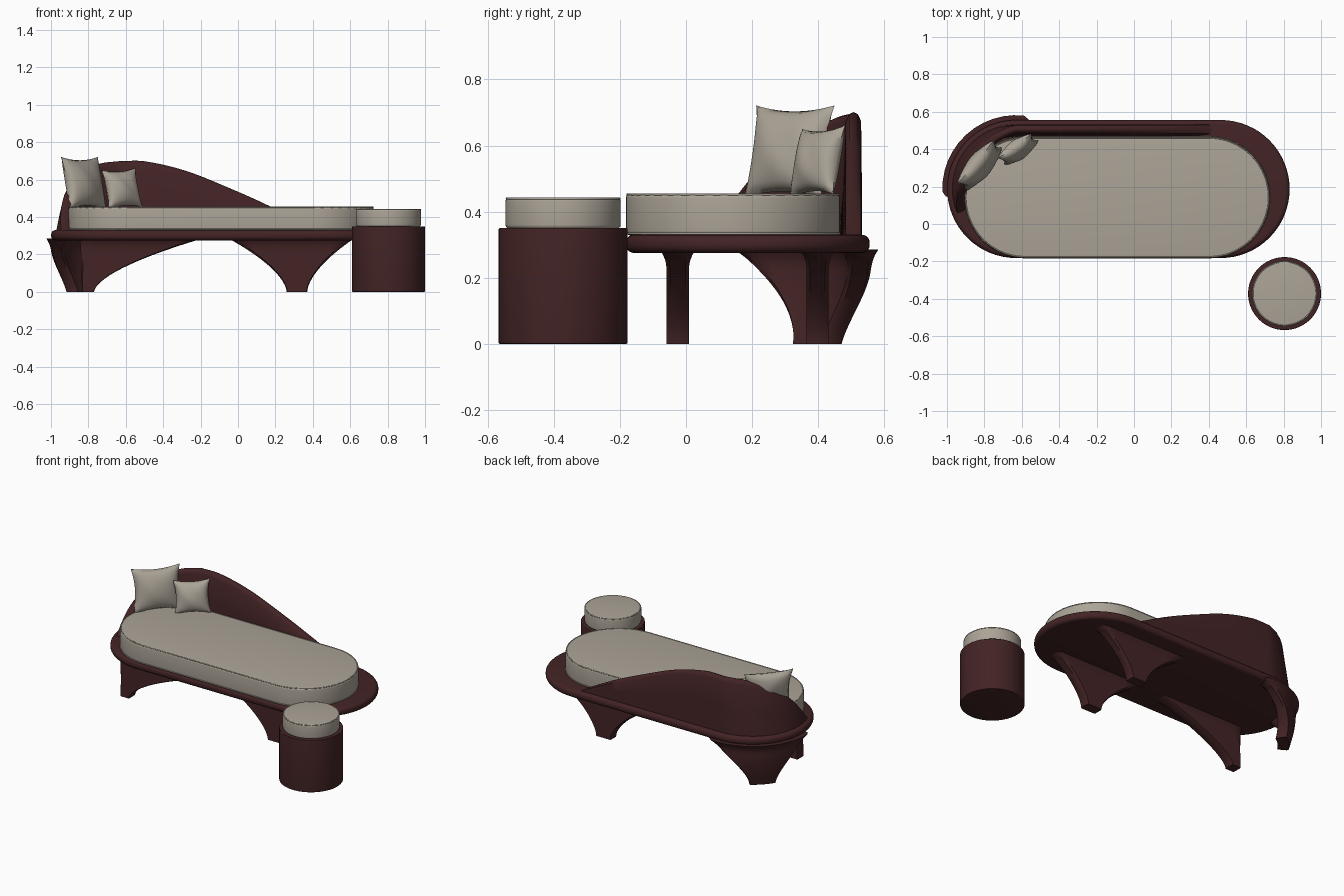
import bpy, bmesh, math
from mathutils import Vector, Matrix

if "Cube" in bpy.data.objects:
    bpy.data.objects.remove(bpy.data.objects["Cube"])


def material(name, rgb):
    m = bpy.data.materials.new(name)
    m.diffuse_color = (*rgb, 1)
    m.use_nodes = True
    m.node_tree.nodes["Principled BSDF"].inputs["Base Color"].default_value = m.diffuse_color
    return m


WOOD = material("dark red wood", (0.056, 0.017, 0.018))
FABRIC = material("warm grey fabric", (0.41, 0.37, 0.31))


def finish(name, bm, mat, angle=40):
    bmesh.ops.recalc_face_normals(bm, faces=bm.faces)
    me = bpy.data.meshes.new(name)
    bm.to_mesh(me)
    bm.free()
    me.materials.append(mat)
    ob = bpy.data.objects.new(name, me)
    bpy.context.collection.objects.link(ob)
    bpy.ops.object.select_all(action='DESELECT')
    ob.select_set(True)
    bpy.context.view_layer.objects.active = ob
    bpy.ops.object.shade_smooth_by_angle(angle=math.radians(angle))
    return ob


def loft(name, rings, mat, angle=40):
    """Skin a list of closed rings and cap both ends."""
    bm = bmesh.new()
    vs = [[bm.verts.new(p) for p in r] for r in rings]
    n = len(rings[0])
    for a, b in zip(vs, vs[1:]):
        for i in range(n):
            j = (i + 1) % n
            bm.faces.new((a[i], a[j], b[j], b[i]))
    bm.faces.new(vs[0])
    bm.faces.new(vs[-1])
    return finish(name, bm, mat, angle)


def stadium(x0, x1, cy, r, z, n=32):
    """Outline with two half-round ends; x0 == x1 gives a circle."""
    pts = []
    for cx, start in ((x1, -90), (x0, 90)):
        for i in range(n + 1):
            a = math.radians(start + 180 * i / n + (0.01 if i == 0 else 0))
            pts.append((cx + r * math.cos(a), cy + r * math.sin(a), z))
    return pts


def slab(name, x0, x1, cy, r, z0, z1, edge, mat):
    """Stadium slab with rounded top and bottom rims."""
    prof = []
    for k in range(6):
        a = math.radians(90 * k / 5)
        prof.append((edge * (1 - math.sin(a)), z0 + edge * (1 - math.cos(a))))
    for k in range(6):
        a = math.radians(90 * k / 5)
        prof.append((edge * (1 - math.cos(a)), z1 - edge * (1 - math.sin(a))))
    return loft(name, [stadium(x0, x1, cy, r - d, z) for d, z in prof], mat)


# Platform, mattress and stool
slab("platform", -0.63, 0.463, 0.187, 0.369, 0.275, 0.33, 0.024, WOOD)
slab("mattress", -0.582, 0.402, 0.142, 0.324, 0.328, 0.455, 0.014, FABRIC)
slab("stool_base", 0.805, 0.805, -0.372, 0.195, 0.0, 0.35, 0.004, WOOD)
slab("stool_cushion", 0.805, 0.805, -0.372, 0.174, 0.348, 0.443, 0.012, FABRIC)


# Piping along the mattress and stool cushion rims
def piping(name, x0, x1, cy, r, z):
    cu = bpy.data.curves.new(name, 'CURVE')
    cu.dimensions = '3D'
    cu.bevel_depth = 0.004
    cu.bevel_resolution = 1
    sp = cu.splines.new('POLY')
    pts = stadium(x0, x1, cy, r, z, 20)
    sp.points.add(len(pts) - 1)
    for p, c in zip(sp.points, pts):
        p.co = (*c, 1)
    sp.use_cyclic_u = True
    cu.materials.append(FABRIC)
    bpy.context.collection.objects.link(bpy.data.objects.new(name, cu))


piping("mattress_top_piping", -0.582, 0.402, 0.142, 0.319, 0.452)
piping("mattress_bottom_piping", -0.582, 0.402, 0.142, 0.322, 0.334)
piping("stool_piping", 0.805, 0.805, -0.372, 0.170, 0.439)


# Backrest: wraps the left end and sweeps down along the back
def interp(table, x):
    """Smooth (Catmull-Rom style) lookup in a short table."""
    for k in range(len(table) - 1):
        (xa, ya), (xb, yb) = table[k], table[k + 1]
        if x <= xb:
            def slope(i):
                i0, i1 = max(i - 1, 0), min(i + 1, len(table) - 1)
                return (table[i1][1] - table[i0][1]) / (table[i1][0] - table[i0][0])
            t, h = (x - xa) / (xb - xa), xb - xa
            return ((2*t**3 - 3*t*t + 1) * ya + (t**3 - 2*t*t + t) * h * slope(k)
                    + (3*t*t - 2*t**3) * yb + (t**3 - t*t) * h * slope(k + 1))
    return table[-1][1]


ARC = [(90, 0.699), (112, 0.685), (135, 0.645), (160, 0.575), (180, 0.49), (203, 0.325)]
BACK = [(-0.63, 0.699), (-0.5, 0.698), (-0.28, 0.647), (-0.04, 0.552), (0.175, 0.455), (0.42, 0.325)]
CX, CY, RO = -0.63, 0.187, 0.345
stations = []
for i in range(36):
    a = 203 - 113 * i / 36
    c, s = math.cos(math.radians(a)), math.sin(math.radians(a))
    stations.append((Vector((CX, CY, 0)), Vector((c, s, 0)), interp(ARC, a)))
for i in range(41):
    x = CX + (0.42 - CX) * i / 40
    stations.append((Vector((x, CY, 0)), Vector((0, 1, 0)), interp(BACK, x)))
rings = []
for base, out, top in stations:
    top = max(top, 0.322)
    z0 = 0.31
    h = top - z0
    lean = 0.2 * abs(out.x)
    # section runs up the outside, over the round top and down the inside
    section = [(0.0, 0), (0.0, 0.5), (0.002, 0.93), (0.012, 0.985), (0.025, 1),
               (0.038, 0.985), (0.049, 0.93), (0.055, 0.5), (0.066, 0)]
    rings.append([base + out * (RO - d - lean * h * f) + Vector((0, 0, z0 + h * f))
                  for d, f in section])
loft("backrest", rings, WOOD, 50)


# Legs: plates that sweep out in concave curves under the platform
def leg(name, left, right, thick, place):
    """left/right = (foot, top) positions; place maps (along, across, z) to space."""
    rings = []
    for k in range(17):
        t = k / 16
        z = 0.285 * t
        f = t ** 1.65
        a = left[0] + (left[1] - left[0]) * f
        b = right[0] + (right[1] - right[0]) * f
        th = thick / 2 + 0.02 * max(0, t - 0.8) ** 2 / 0.04
        e = 0.15
        us = [0.0] + [e / 4 + (1 - e / 2) * i / 12 for i in range(13)] + [1.0]
        ring = []
        for side in (1, -1):
            for u in (us if side == 1 else us[::-1]):
                w = th * (0.7 if u in (0.0, 1.0) else 1)
                ring.append(place(a + (b - a) * u, side * w, z))
        rings.append(ring)
    return loft(name, rings, WOOD)


def row(y):
    return lambda s, d, z: (s, y + d, z)


def corner(s, d, z):
    a = math.radians(s)
    r = 0.30 + 0.04 * math.sin(min(z / 0.22, 1) * math.pi / 2) + d
    return (CX + r * math.cos(a), CY + r * math.sin(a), z)


leg("front_right_leg", (0.26, -0.05), (0.37, 0.62), 0.068, row(-0.025))
leg("back_right_leg", (0.26, -0.05), (0.37, 0.62), 0.066, row(0.398))
leg("front_left_leg", (-0.835, -0.845), (-0.77, -0.19), 0.068, row(-0.025))
leg("back_left_leg", (121, 80), (150, 186), 0.07, corner)


# Scatter pillows: puffed squares with pinched corners
def pillow(name, centre, w, h, t, heading, tilt, roll):
    bm = bmesh.new()
    n = 20
    for side in (1, -1):
        g = []
        for i in range(n + 1):
            for j in range(n + 1):
                u, v = 2 * i / n - 1, 2 * j / n - 1
                x = u * w / 2 * (1 - 0.13 * (1 - v * v))
                z = v * h / 2 * (1 - 0.13 * (1 - u * u))
                y = side * t / 2 * ((1 - u * u) * (1 - v * v)) ** 0.5
                y += 0.003 * math.sin(5 * u + 3 * v) * (1 - u * u) * (1 - v * v)
                g.append(bm.verts.new((x, y, z)))
        for i in range(n):
            for j in range(n):
                k = i * (n + 1) + j
                bm.faces.new((g[k], g[k + n + 1], g[k + n + 2], g[k + 1]))
    bmesh.ops.remove_doubles(bm, verts=bm.verts, dist=0.0005)
    ob = finish(name, bm, FABRIC, 60)
    ob.matrix_world = (Matrix.Translation(centre)
                       @ Matrix.Rotation(math.radians(heading), 4, 'Z')
                       @ Matrix.Rotation(math.radians(tilt), 4, 'X')
                       @ Matrix.Rotation(math.radians(roll), 4, 'Y'))


pillow("large_pillow", (-0.825, 0.312, 0.582), 0.31, 0.285, 0.12, 50, -12, 0)
pillow("small_pillow", (-0.62, 0.398, 0.552), 0.225, 0.215, 0.10, 35, -14, -3)
